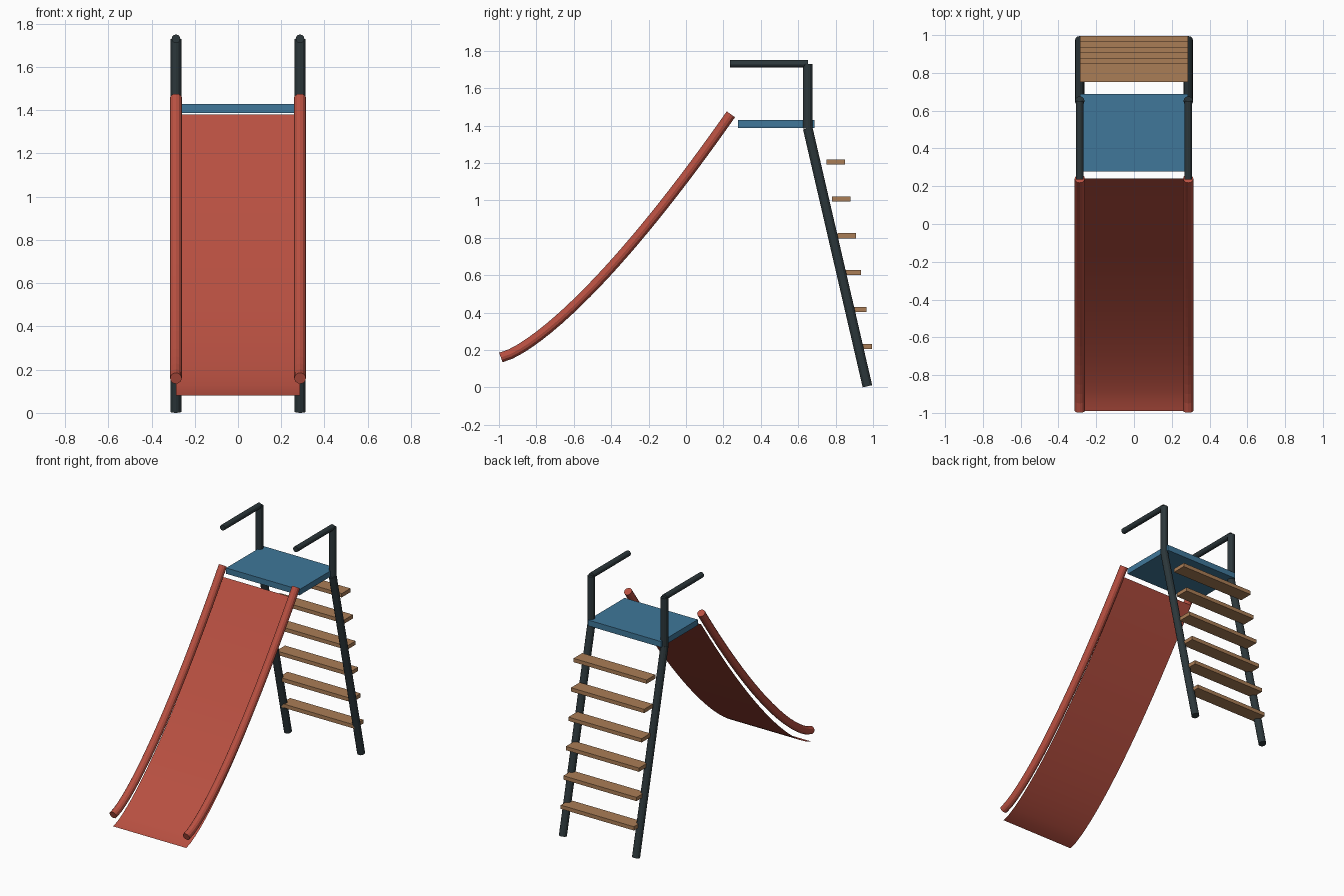
import bpy, bmesh, math
from mathutils import Vector

if "Cube" in bpy.data.objects:
    bpy.data.objects.remove(bpy.data.objects["Cube"])


def material(name, rgb):
    m = bpy.data.materials.new(name)
    m.diffuse_color = (*rgb, 1)
    m.use_nodes = True
    m.node_tree.nodes["Principled BSDF"].inputs["Base Color"].default_value = m.diffuse_color
    return m


RED = material("slide red", (0.48, 0.08, 0.053))
BLUE = material("platform blue", (0.05, 0.185, 0.32))
WOOD = material("step wood", (0.40, 0.205, 0.092))
DARK = material("dark metal", (0.025, 0.038, 0.043))

X = 0.287  # half distance between the two sides


def finish(bm, name, mat, smooth=None):
    me = bpy.data.meshes.new(name)
    bm.to_mesh(me)
    bm.free()
    ob = bpy.data.objects.new(name, me)
    bpy.context.collection.objects.link(ob)
    me.materials.append(mat)
    if smooth is not None:
        for o in bpy.context.selected_objects:
            o.select_set(False)
        ob.select_set(True)
        bpy.context.view_layer.objects.active = ob
        bpy.ops.object.shade_smooth_by_angle(angle=smooth)
    return ob


def tube(name, x, path, r, mat, sides=12):
    """Capped tube along a path of (y, z) points in the plane of constant x."""
    bm = bmesh.new()
    pts = [Vector((x, y, z)) for y, z in path]
    rings = []
    for i, p in enumerate(pts):
        d = (pts[min(i + 1, len(pts) - 1)] - pts[max(i - 1, 0)]).normalized()
        side = Vector((1, 0, 0))
        up = side.cross(d)
        rings.append([bm.verts.new(p + r * (math.cos(a) * side + math.sin(a) * up))
                      for a in (2 * math.pi * k / sides for k in range(sides))])
    for a, b in zip(rings, rings[1:]):
        for k in range(sides):
            j = (k + 1) % sides
            bm.faces.new((a[k], a[j], b[j], b[k]))
    bm.faces.new(rings[0][::-1])
    bm.faces.new(rings[-1])
    bmesh.ops.recalc_face_normals(bm, faces=bm.faces)
    return finish(bm, name, mat)


def box(name, y, z, depth, height, mat):
    bm = bmesh.new()
    bmesh.ops.create_cube(bm, size=1)
    for v in bm.verts:
        v.co = (v.co.x * 2 * X, y + v.co.y * depth, z + v.co.z * height)
    return finish(bm, name, mat)


# slide curve, flat at the foot and steep at the top
N = 24
curve = [(-0.99 + 1.23 * i / N, 0.16 + 1.30 * (i / N) ** 1.35) for i in range(N + 1)]

# side parts, left and right
for label, x in (("left", -X), ("right", X)):
    tube(label + "_slide_rail", x, curve, 0.027, RED)
    tube(label + "_ladder_leg", x, [(0.97, 0.006), (0.651, 1.385)], 0.026, DARK)
    tube(label + "_upright", x, [(0.651, 1.385), (0.651, 1.73)], 0.025, DARK)
    tube(label + "_handrail", x, [(0.651, 1.73), (0.236, 1.73)], 0.02, DARK)

# thin slide bed hanging just below the rails
bm = bmesh.new()
rows = [[bm.verts.new((s * X, y, z - 0.08)) for s in (-1, 1)] for y, z in curve]
for a, b in zip(rows, rows[1:]):
    bm.faces.new((a[0], a[1], b[1], b[0]))
finish(bm, "slide_bed", RED, math.radians(40))

# platform
box("platform", 0.483, 1.408, 0.41, 0.041, BLUE)

# ladder steps
for i in range(6):
    box(f"step_{i + 1}", 0.945 - 0.0287 * i, 0.219 + 0.1972 * i, 0.098, 0.027, WOOD)
